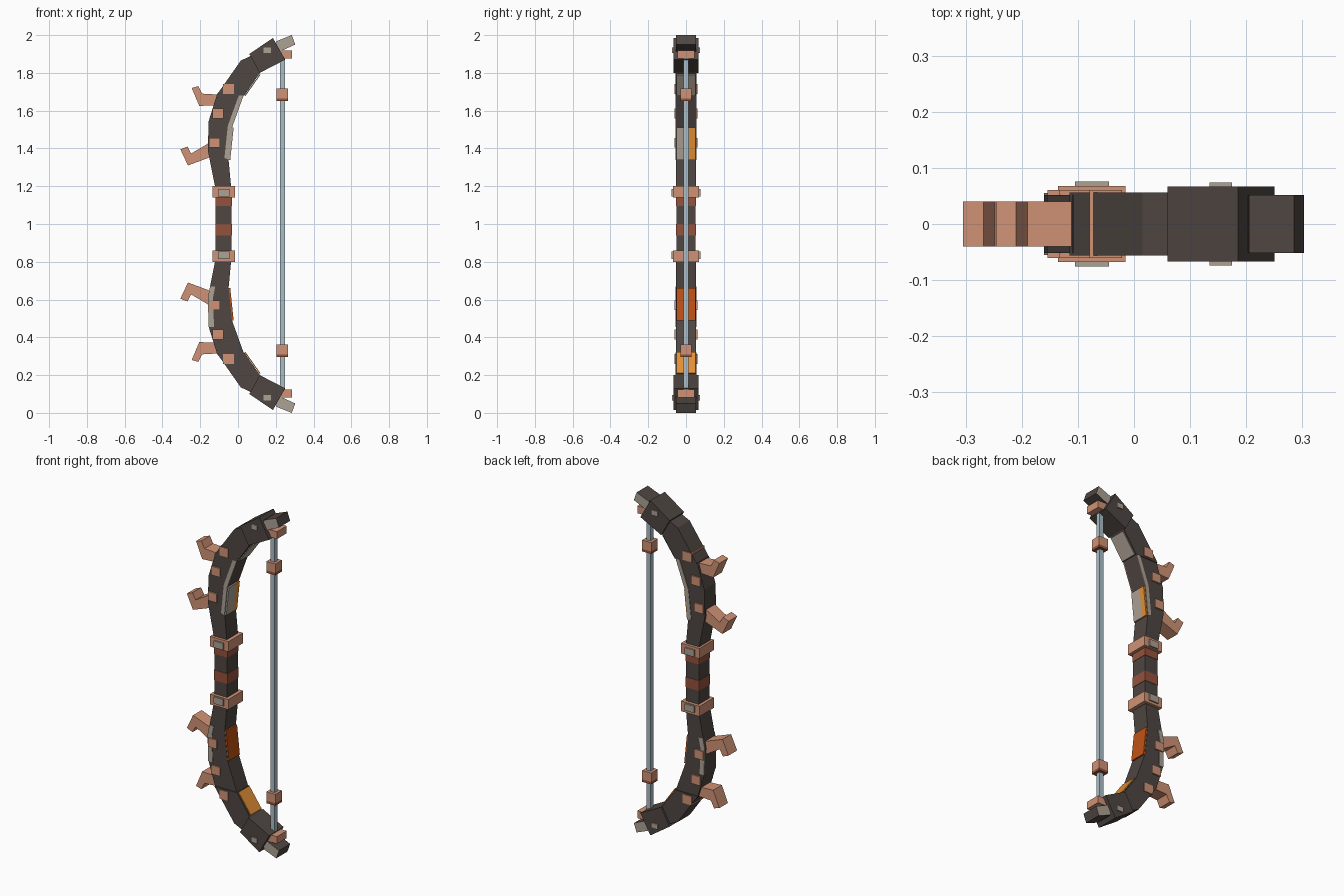
import bpy
import bmesh

cube = bpy.data.objects.get("Cube")
if cube:
    bpy.data.objects.remove(cube, do_unlink=True)


def material(name, rgb):
    m = bpy.data.materials.new(name)
    m.use_nodes = True
    m.diffuse_color = (*rgb, 1)
    m.node_tree.nodes["Principled BSDF"].inputs["Base Color"].default_value = (*rgb, 1)
    return m


DARK = material("dark wood", (.077, .061, .054))
COPPER = material("copper", (.63, .29, .18))
RUST = material("rust wrap", (.30, .085, .045))
PALE = material("pale stone", (.42, .36, .30))
ORANGE = material("deep orange", (.52, .085, .008))
AMBER = material("amber", (.78, .28, .035))
STEEL = material("pale string", (.41, .52, .58))


def prism(name, pts, y0, y1, mat, side_mat=None, flip=False):
    """Extrude an x-z outline from y0 to y1; flip reflects it to the lower half."""
    bm = bmesh.new()
    pts = [(x, 2 - z if flip else z) for x, z in pts]
    front = bm.faces.new([bm.verts.new((x, y0, z)) for x, z in pts])
    out = bmesh.ops.extrude_face_region(bm, geom=[front])["geom"]
    moved = [v for v in out if isinstance(v, bmesh.types.BMVert)]
    bmesh.ops.translate(bm, verts=moved, vec=(0, y1 - y0, 0))
    bmesh.ops.recalc_face_normals(bm, faces=bm.faces)
    if side_mat:
        for f in bm.faces:
            f.material_index = int(abs(f.normal.y) < .5)
    mesh = bpy.data.meshes.new(name)
    bm.to_mesh(mesh)
    bm.free()
    mesh.materials.append(mat)
    if side_mat:
        mesh.materials.append(side_mat)
    obj = bpy.data.objects.new(name, mesh)
    bpy.context.collection.objects.link(obj)
    return obj


def box(name, x0, x1, z0, z1, half, mat, flip=False):
    return prism(name, [(x0, z0), (x1, z0), (x1, z1), (x0, z1)], -half, half, mat, flip=flip)


def strip(name, a, b, dx, dz, y0, y1, mat, flip=False):
    """Flat plate along the edge a-b, thickened by (dx, dz)."""
    pts = [a, b, (b[0] + dx, b[1] + dz), (a[0] + dx, a[1] + dz)]
    return prism(name, pts, y0, y1, mat, flip=flip)


# Limb edges from grip to tip
outer = [(-.118, 1.18), (-.16, 1.39), (-.155, 1.545), (-.11, 1.69)]
inner = [(-.035, 1.18), (-.05, 1.34), (-.032, 1.51), (.033, 1.69)]
hooks = {
    "lower_hook": [(-.305, 1.395), (-.268, 1.41), (-.248, 1.373), (-.16, 1.425),
                   (-.115, 1.41), (-.13, 1.36), (-.265, 1.31)],
    "upper_hook": [(-.245, 1.72), (-.21, 1.73), (-.19, 1.69), (-.10, 1.685),
                   (-.10, 1.63), (-.205, 1.625)],
}

# Grip with flush wraps
box("grip", -.118, -.035, .80, 1.20, .05, DARK)
for z0, z1 in ((1.095, 1.145), (.94, 1.0)):
    box("grip_wrap", -.12, -.033, z0, z1, .052, RUST)

for flip, side in ((False, "upper"), (True, "lower")):
    # Bent limb, wider end segment and tip block
    prism(side + "_limb", outer + inner[::-1], -.052, .052, DARK, flip=flip)
    prism(side + "_limb_end", [(-.115, 1.68), (.015, 1.865), (.09, 1.90), (.13, 1.82),
                               (.033, 1.68)], -.056, .056, DARK, flip=flip)
    prism(side + "_tip_block", [(.115, 1.80), (.06, 1.90), (.185, 1.985), (.25, 1.87)],
          -.067, .067, DARK, flip=flip)
    box(side + "_tip_stud", .135, .175, 1.905, 1.935, .074, PALE, flip)
    prism(side + "_tip", [(.20, 1.925), (.205, 1.968), (.285, 2.0), (.303, 1.95), (.215, 1.91)],
          -.052, .052, PALE, DARK, flip)
    # Grip band and its raised plate
    box(side + "_band", -.135, -.015, 1.14, 1.20, .068, COPPER, flip)
    box(side + "_band_plate", -.105, -.045, 1.145, 1.185, .076, PALE, flip)
    # Hooks and rivets
    for name, pts in hooks.items():
        prism(side + "_" + name, pts, -.04, .04, COPPER, flip=flip)
    for x, z in ((-.05, 1.715), (-.105, 1.585), (-.125, 1.43)):
        box(side + "_rivet", x - .029, x + .029, z - .026, z + .026, .061, COPPER, flip)
    # String anchor
    box(side + "_string_anchor", .225, .285, 1.875, 1.918, .045, COPPER, flip)

# Pale side inlays: inner edge above, outer edge below
for s in (-1, 1):
    y0, y1 = s * .05, s * .055
    for a, b in zip(inner[1:], inner[2:]):
        strip("upper_side_inlay", a, b, -.022, .01, y0, y1, PALE)
    strip("lower_side_inlay", (-.148, 1.33), outer[1], .028, 0, y0, y1, PALE, True)
    strip("lower_side_inlay", outer[1], outer[2], .028, 0, y0, y1, PALE, True)

# Plates on the string-facing side
strip("upper_pale_plate", inner[1], inner[2], .009, 0, -.05, .018, PALE)
strip("upper_amber_plate", inner[1], inner[2], .009, 0, .018, .05, AMBER)
strip("lower_orange_plate", inner[1], inner[2], .009, 0, -.05, .05, ORANGE, True)
strip("upper_end_plate", (.035, 1.68), (.115, 1.793), .004, -.003, -.05, .05, PALE)
strip("lower_end_plate", (.035, 1.68), (.115, 1.793), .004, -.003, -.05, .05, AMBER, True)

# String with beads
box("string", .222, .248, .11, 1.89, .013, STEEL)
for z in (.295, 1.65):
    box("string_bead", .205, .264, z + .015, z + .067, .03, COPPER)
    box("string_bead_base", .205, .264, z, z + .015, .03, RUST)
